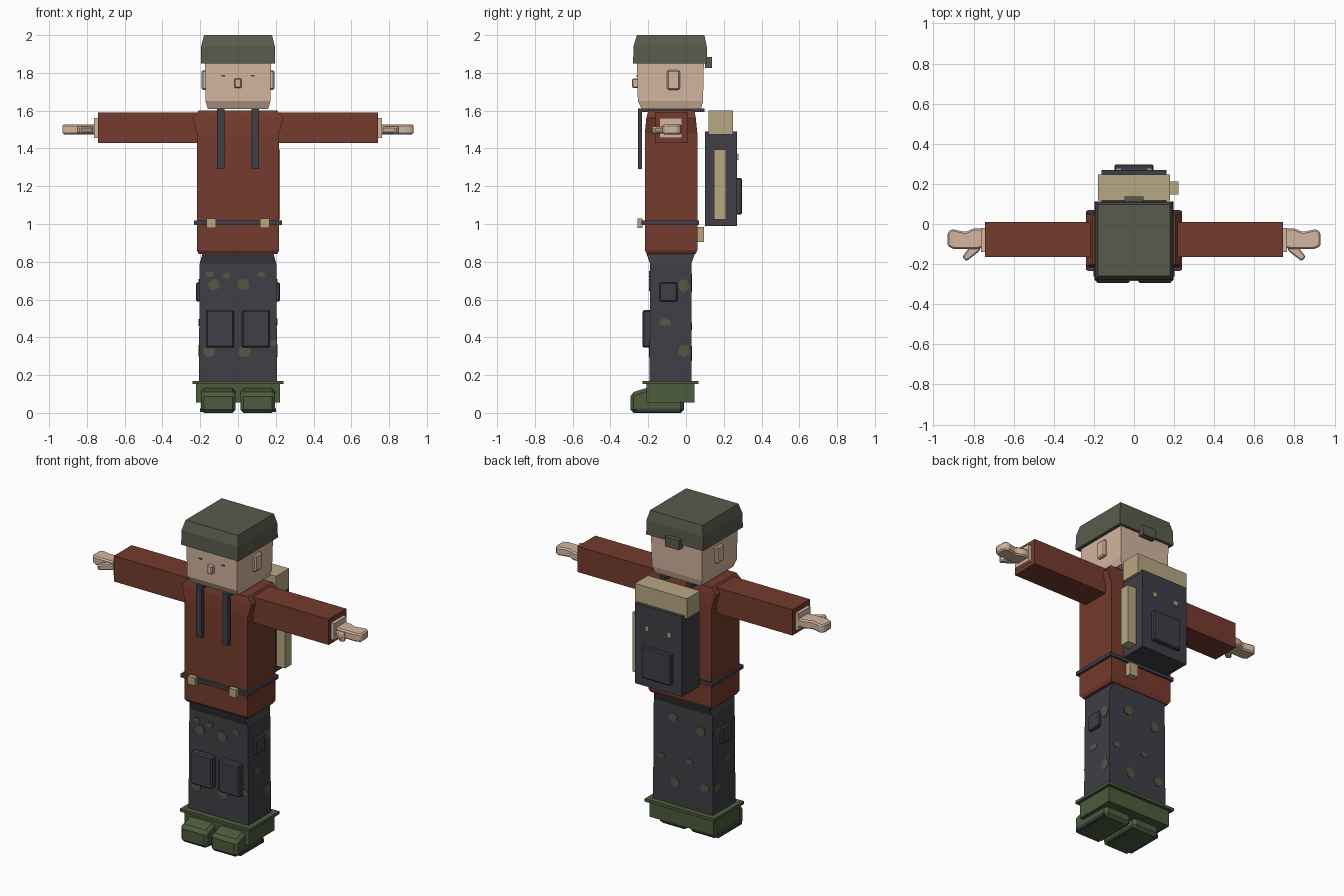
import bpy, bmesh, math, random
from mathutils import Vector

random.seed(4)
if "Cube" in bpy.data.objects:
    bpy.data.objects.remove(bpy.data.objects["Cube"])


def material(name, *srgb):
    lin = [((c / 255 + 0.055) / 1.055) ** 2.4 for c in srgb] + [1.0]
    m = bpy.data.materials.new(name)
    m.use_nodes = True
    m.diffuse_color = lin
    m.node_tree.nodes["Principled BSDF"].inputs["Base Color"].default_value = lin
    return m


SKIN = material("skin", 212, 182, 160)
RUST = material("rust shirt", 117, 59, 45)
DARK = material("charcoal", 63, 62, 70)
HAT = material("hat green", 90, 91, 77)
TAN = material("canvas tan", 184, 168, 131)
BOOT = material("boot green", 76, 91, 60)
CAMO = material("camo olive", 86, 87, 70)


def finish(name, bm, mat, bevel=0):
    if bevel:
        bmesh.ops.bevel(bm, geom=bm.edges[:], offset=bevel, segments=1, affect="EDGES")
    bmesh.ops.recalc_face_normals(bm, faces=bm.faces[:])
    me = bpy.data.meshes.new(name)
    bm.to_mesh(me)
    bm.free()
    me.materials.append(mat)
    ob = bpy.data.objects.new(name, me)
    bpy.context.collection.objects.link(ob)
    return ob


def loft(name, mat, rings, bevel=0):
    """Stack of rectangles, each given as (z, x0, x1, y0, y1)."""
    bm = bmesh.new()
    loops = [[bm.verts.new(p) for p in ((a, c, z), (b, c, z), (b, d, z), (a, d, z))]
             for z, a, b, c, d in rings]
    for lo, hi in zip(loops, loops[1:]):
        for i in range(4):
            j = (i + 1) % 4
            bm.faces.new((lo[i], lo[j], hi[j], hi[i]))
    bm.faces.new(loops[0][::-1])
    bm.faces.new(loops[-1])
    return finish(name, bm, mat, bevel)


def box(name, mat, x, y, z, bevel=0):
    return loft(name, mat, [(h, *x, *y) for h in z], bevel)


def prism(name, mat, points, push, bevel=0):
    """Flat outline pushed along a vector."""
    bm = bmesh.new()
    face = bm.faces.new([bm.verts.new(p) for p in points])
    top = bmesh.ops.extrude_face_region(bm, geom=[face])["geom"]
    bmesh.ops.translate(bm, vec=Vector(push),
                        verts=[v for v in top if isinstance(v, bmesh.types.BMVert)])
    return finish(name, bm, mat, bevel)


def span(s, a, b):
    return tuple(sorted((s * a, s * b)))


# Head and hat
loft("head", SKIN, [(1.61, -.16, .16, -.235, .08), (1.65, -.172, .172, -.255, .09),
                    (1.87, -.176, .176, -.26, .095)])
loft("hat", HAT, [(1.85, -.197, .197, -.28, .112), (1.94, -.195, .195, -.278, .11),
                  (2.0, -.18, .18, -.26, .097)])
box("hat_strap", HAT, (-.048, .048), (.1, .138), (1.825, 1.885))
box("nose", SKIN, (-.019, .019), (-.285, -.25), (1.72, 1.77), .005)

# Shirt
loft("torso", RUST, [(.84, -.207, .207, -.205, .05), (.86, -.218, .218, -.218, .06),
                     (1.48, -.218, .218, -.218, .06), (1.56, -.24, .24, -.21, .052),
                     (1.6, -.208, .208, -.2, .045)])
box("belt", DARK, (-.232, .232), (-.235, .07), (.995, 1.018))
box("belt_pouch", TAN, (.05, .11), (.05, .095), (.905, .985))

# Trousers and boot cuff
loft("trousers", DARK, [(.16, -.207, .207, -.193, .03), (.79, -.203, .203, -.19, .028),
                        (.845, -.187, .187, -.21, .048)])
box("boot_cuff", BOOT, (-.24, .24), (-.23, .065), (.152, .17))
box("boot_shaft", BOOT, (-.222, .222), (-.21, .045), (.055, .155))

# Paired parts
hand = [(.75, -.022), (.80, -.022), (.84, -.04), (.91, -.025), (.93, -.045),
        (.93, -.11), (.90, -.125), (.78, -.125), (.75, -.115)]
thumb = [(.765, -.115), (.77, -.135), (.835, -.185), (.857, -.165), (.82, -.115)]
foot = [(-.295, 0), (-.295, .105), (-.2, .135), (-.01, .135), (-.01, 0)]
for s, side in ((1, "left"), (-1, "right")):
    box(side + "_eye", DARK, span(s, .068, .088), (-.262, -.257), (1.782, 1.789))
    box(side + "_ear", SKIN, span(s, .165, .193), (-.1, -.033), (1.71, 1.815), .008)
    box(side + "_sleeve", RUST, span(s, .2, .742), (-.165, .01), (1.43, 1.59))
    box(side + "_wrist", SKIN, span(s, .73, .763), (-.14, -.02), (1.455, 1.56))
    prism(side + "_palm", SKIN, [(s * x, y, 1.475) for x, y in hand], (0, 0, .052), .008)
    prism(side + "_thumb", SKIN, [(s * x, y, 1.48) for x, y in thumb], (0, 0, .035), .006)
    # Straps run up the chest and over the shoulders
    box(side + "_chest_strap", DARK, span(s, .072, .111), (-.255, -.232), (1.29, 1.612))
    box(side + "_shoulder_strap", DARK, span(s, .072, .111), (-.24, .098), (1.592, 1.612))
    box(side + "_buckle", TAN, span(s, .117, .167), (-.258, -.23), (.98, 1.03))
    box(side + "_knee_pocket", DARK, span(s, .022, .17), (-.23, -.18), (.345, .545), .008)
    box(side + "_hip_pocket", DARK, span(s, .19, .222), (-.14, -.046), (.59, .69), .006)
    prism(side + "_foot", BOOT, [(s * .012, y, z) for y, z in foot], (s * .185, 0, 0), .018)
    box(side + "_sole_edge", DARK, span(s, .02, .202), (-.262, -.03), (.004, .022))
    box(side + "_pack_button", TAN, span(s, .063, .09), (.26, .278), (1.34, 1.37))

# Backpack
box("backpack", DARK, (-.162, .162), (.1, .27), (.99, 1.49))
box("bedroll", TAN, (-.18, .18), (.118, .248), (1.475, 1.6))
box("pack_pocket", DARK, (-.098, .098), (.26, .296), (1.05, 1.243), .006)
box("pack_side_pouch", TAN, (.15, .222), (.148, .212), (1.025, 1.395))


# Camouflage patches
def patch(axis, level, u, z, w, h):
    pts = []
    for i in range(11):
        a = math.tau * i / 11
        r = random.uniform(.8, 1.1)
        p, q = u + w * r * math.cos(a), z + h * r * math.sin(a)
        pts.append((p, level, q) if axis == "y" else (level, p, q))
    out = .008 if level > 0 else -.008
    prism("camo_patch", CAMO, pts, (0, out, 0) if axis == "y" else (out, 0, 0))


BIG, SMALL = (.033, .033), (.025, .016)
front = [(-.125, .68, BIG), (.03, .68, BIG), (-.155, .325, BIG), (.035, .325, BIG),
         (-.15, .735, SMALL), (-.06, .728, SMALL), (.125, .732, SMALL), (.18, .37, SMALL)]
back = [(.07, .71, BIG), (-.125, .67, BIG), (.055, .31, BIG), (-.15, .325, BIG),
        (-.045, .465, SMALL), (.155, .455, SMALL)]
flank = [(-.015, .675, BIG), (-.11, .48, (.035, .018)), (-.01, .33, BIG)]
for u, z, size in front:
    patch("y", -.188, u, z, *size)
for u, z, size in back:
    patch("y", .025, u, z, *size)
for s in (1, -1):
    for u, z, size in flank:
        patch("x", s * .2, u, z, *size)
